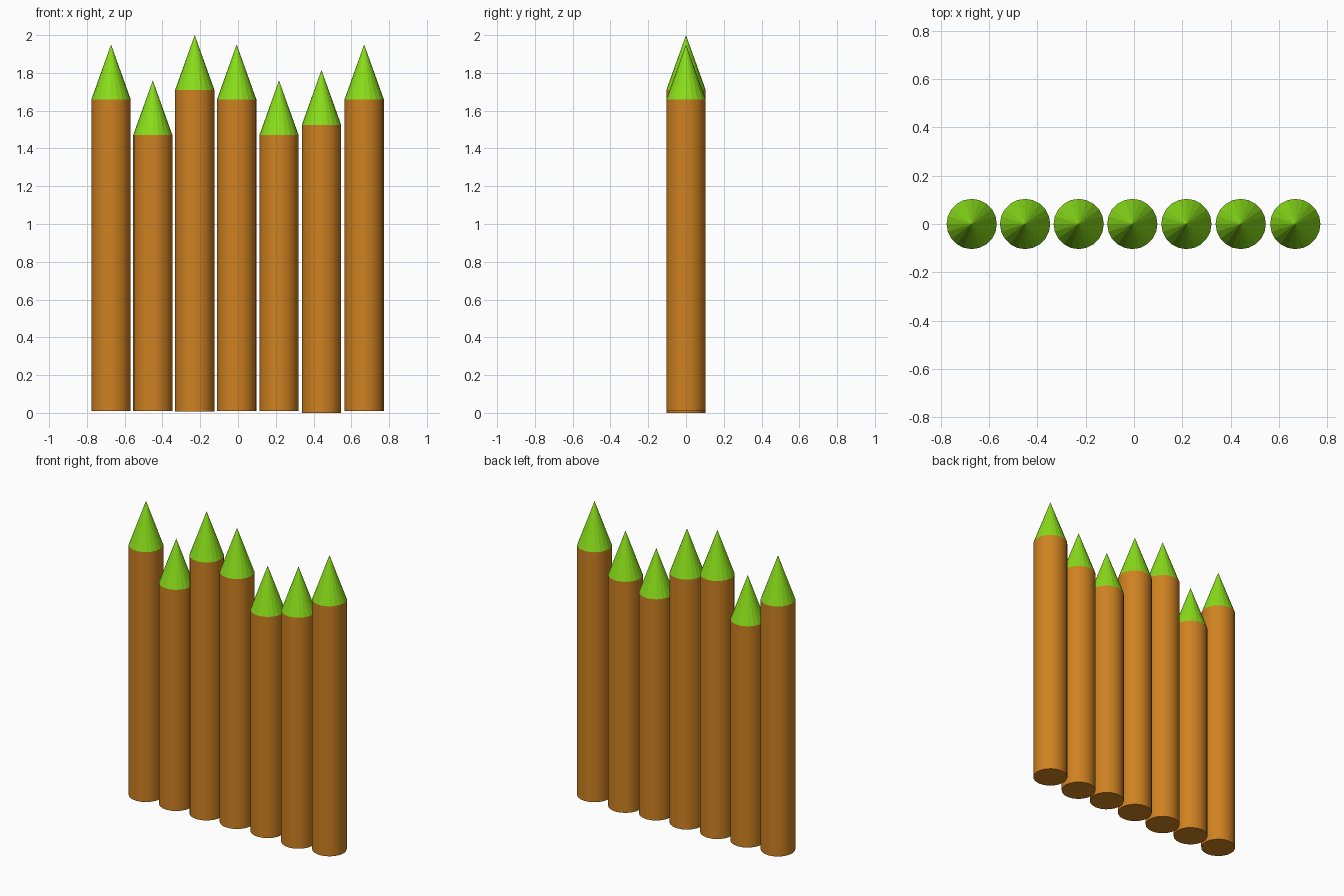
import bpy

if "Cube" in bpy.data.objects:
    bpy.data.objects.remove(bpy.data.objects["Cube"])

SIDES = 20
RADIUS = 0.104
TIP = 0.29


def material(name, colour):
    m = bpy.data.materials.new(name)
    m.diffuse_color = colour
    m.use_nodes = True
    m.node_tree.nodes["Principled BSDF"].inputs["Base Color"].default_value = m.diffuse_color
    return m


wood = material("orange_wood", (0.62, 0.22, 0.015, 1))
green = material("green_paint", (0.25, 0.72, 0.01, 1))

# centre x, bottom z, shoulder z of each picket, left to right
pickets = [
    (-0.672, 0.01, 1.66),
    (-0.451, 0.01, 1.47),
    (-0.229, 0.007, 1.71),
    (-0.007, 0.01, 1.66),
    (0.217, 0.01, 1.47),
    (0.442, 0.0, 1.525),
    (0.668, 0.01, 1.66),
]

for i, (x, bottom, top) in enumerate(pickets, 1):
    # round post with smooth sides
    bpy.ops.mesh.primitive_cylinder_add(
        vertices=SIDES, radius=RADIUS, depth=top - bottom,
        location=(x, 0, (top + bottom) / 2))
    post = bpy.context.object
    post.name = f"post_{i}"
    post.data.materials.append(wood)
    bpy.ops.object.shade_smooth_by_angle()

    # faceted pointed tip
    bpy.ops.mesh.primitive_cone_add(
        vertices=SIDES, radius1=RADIUS, radius2=0, depth=TIP,
        location=(x, 0, top + TIP / 2))
    tip = bpy.context.object
    tip.name = f"tip_{i}"
    tip.data.materials.append(green)
